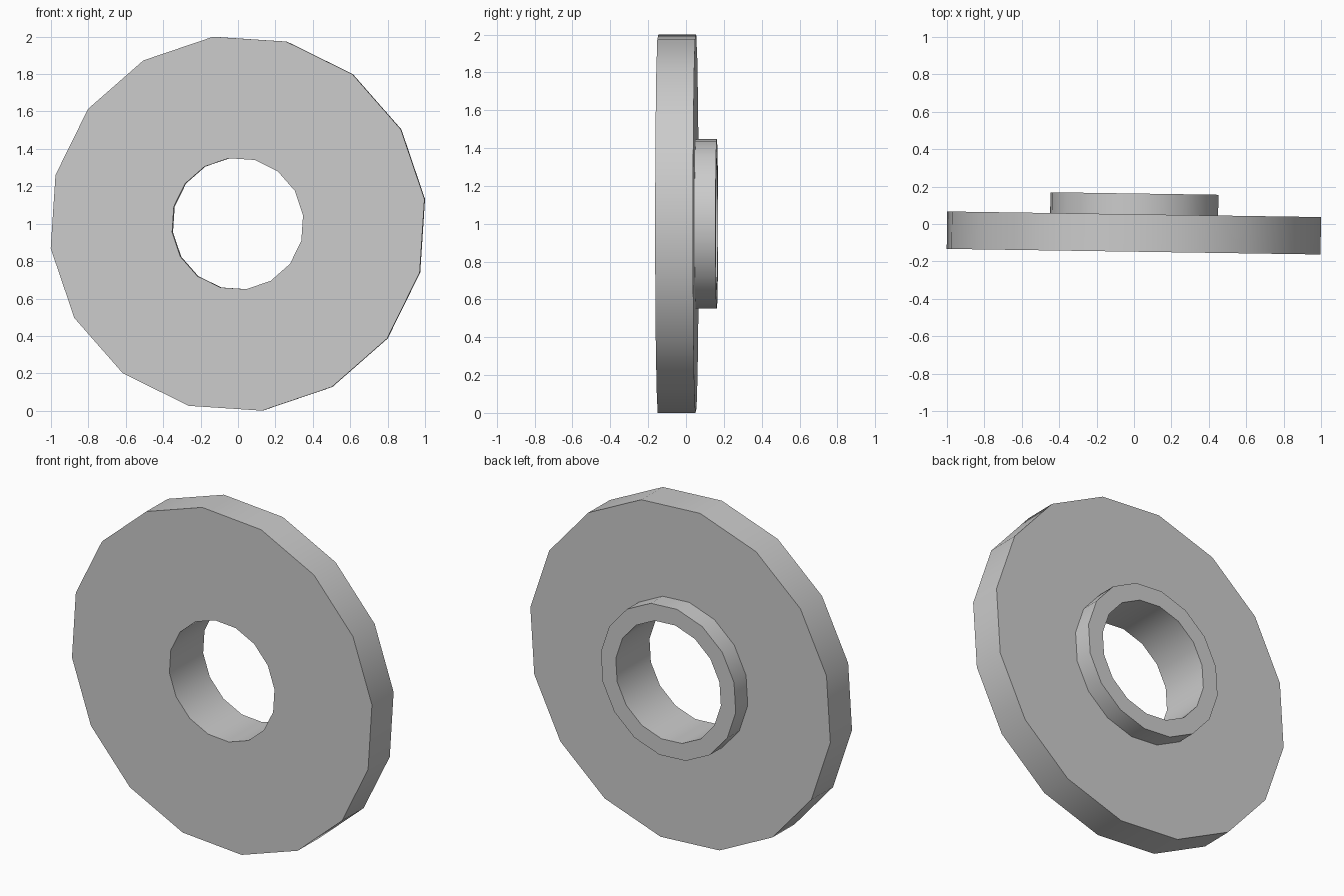
import bpy
import bmesh
from math import radians, tau
from mathutils import Matrix, Vector

cube = bpy.data.objects.get("Cube")
if cube:
    bpy.data.objects.remove(cube, do_unlink=True)

SIDES = 16
OUTER, COLLAR, BORE = 1.008, 0.453, 0.353
FRONT, BACK, COLLAR_BACK = -0.148, 0.052, 0.163

grey = bpy.data.materials.new("plain_grey")
grey.use_nodes = True
grey.diffuse_color = (0.6, 0.6, 0.6, 1)
grey.node_tree.nodes["Principled BSDF"].inputs["Base Color"].default_value = grey.diffuse_color

# Closed cross-section (radius, depth): disc with a short collar round the bore
profile = [(BORE, FRONT), (OUTER, FRONT), (OUTER, BACK),
           (COLLAR, BACK), (COLLAR, COLLAR_BACK), (BORE, COLLAR_BACK)]

# Turn the cross-section round the depth axis
bm = bmesh.new()
verts = [bm.verts.new((r, y, 0)) for r, y in profile]
edges = [bm.edges.new((a, b)) for a, b in zip(verts, verts[1:] + verts[:1])]
bmesh.ops.spin(bm, geom=verts + edges, cent=(0, 0, 0), axis=(0, 1, 0),
               angle=tau, steps=SIDES, use_merge=False, use_duplicate=False)
bmesh.ops.remove_doubles(bm, verts=bm.verts, dist=0.0005)
bmesh.ops.recalc_face_normals(bm, faces=bm.faces)

# Roll the corners, turn the disc slightly and lift it to the ground
roll = Matrix.Rotation(radians(-7.5), 4, "Y")
turn = Matrix.Rotation(radians(-0.86), 4, "Z")
lift = Matrix.Translation(Vector((0, 0, 1)))
bm.transform(lift @ turn @ roll)

mesh = bpy.data.meshes.new("collared_disc")
bm.to_mesh(mesh)
bm.free()
mesh.materials.append(grey)
disc = bpy.data.objects.new("collared_disc", mesh)
bpy.context.collection.objects.link(disc)

# Smooth round the rims, sharp at the corners of the cross-section
bpy.ops.object.select_all(action="DESELECT")
disc.select_set(True)
bpy.context.view_layer.objects.active = disc
bpy.ops.object.shade_smooth_by_angle(angle=radians(30))
